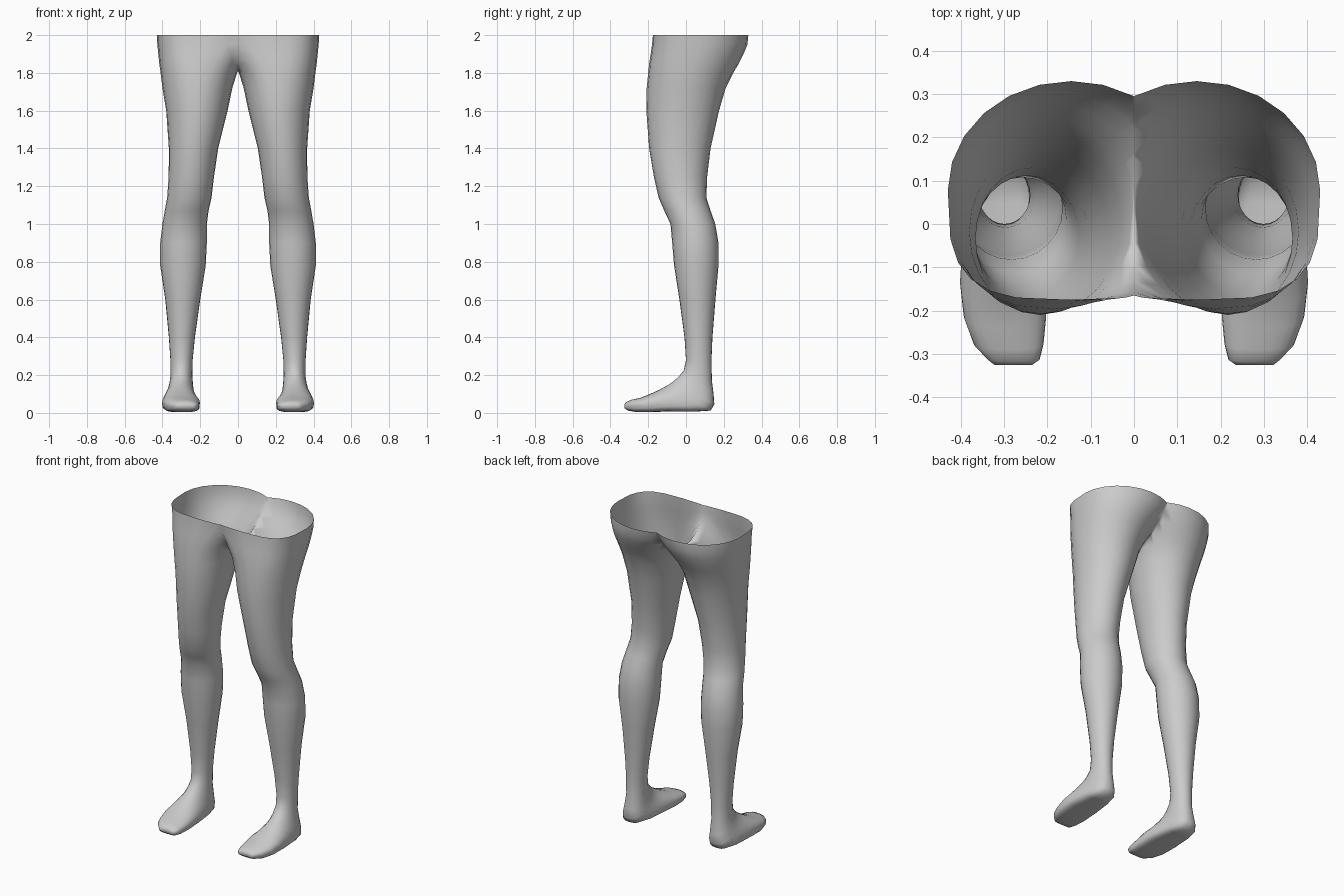
import bpy
import bmesh
from math import sin, cos, pi, copysign
from mathutils import Vector

SIDES = 24

cube = bpy.data.objects.get("Cube")
if cube:
    bpy.data.objects.remove(cube, do_unlink=True)

skin = bpy.data.materials.new("pale grey")
skin.use_nodes = True
grey = (0.6, 0.6, 0.6, 1)
skin.diffuse_color = grey
skin.node_tree.nodes["Principled BSDF"].inputs["Base Color"].default_value = grey

# Level sections of hip, thigh, knee and calf: height, front y, back y, inner x, outer x
leg_sections = [
    (2, -.175, .33, -.14, .43),
    (1.95, -.18, .325, -.1, .427),
    (1.9, -.187, .305, -.06, .422),
    (1.85, -.195, .28, -.025, .417),
    (1.8, -.2, .25, .005, .41),
    (1.72, -.208, .21, .03, .4),
    (1.6, -.21, .175, .055, .38),
    (1.4, -.195, .13, .105, .366),
    (1.25, -.17, .112, .127, .367),
    (1.14, -.145, .108, .14, .375),
    (1.07, -.115, .13, .156, .388),
    (1, -.082, .155, .165, .4),
    (.9, -.073, .172, .165, .412),
    (.78, -.063, .172, .171, .412),
    (.6, -.035, .156, .2, .385),
    (.4, -.008, .14, .228, .366),
    (.28, 0, .135, .24, .358),
]

# Tilting sections of ankle and foot: upper y, z, lower y, z, inner x, outer x
foot_sections = [
    (-.012, .225, .137, .17, .242, .357),
    (-.04, .19, .146, .1, .238, .365),
    (-.068, .166, .15, .045, .233, .375),
    (-.095, .148, .13, .012, .226, .386),
    (-.14, .123, .05, .007, .215, .396),
    (-.19, .1, -.08, .008, .202, .402),
    (-.24, .08, -.19, .004, .203, .393),
    (-.29, .069, -.265, .005, .209, .37),
    (-.318, .057, -.308, .012, .218, .338),
    (-.326, .045, -.325, .025, .235, .322),
]


def power(value, exponent):
    """Signed power that squares off a circle."""
    return copysign(abs(value) ** exponent, value)


def add_ring(bm, front, back, inner, outer, front_round, back_round):
    """Rounded section spanning a front and a back point."""
    middle, reach = (front + back) / 2, (front - back) / 2
    centre, half_width = (inner + outer) / 2, (outer - inner) / 2
    ring = []
    for i in range(SIDES):
        angle = 2 * pi * i / SIDES
        e = front_round if cos(angle) > 0 else back_round
        point = middle + reach * power(cos(angle), e)
        point.x = centre + half_width * power(sin(angle), e)
        ring.append(bm.verts.new(point))
    return ring


bm = bmesh.new()
rings = []

# Leg, with the belly side flattening toward the waist
for z, front, back, inner, outer in leg_sections:
    flat = max(0, (z - 1.7) / .3)
    rings.append(add_ring(bm, Vector((0, front, z)), Vector((0, back, z)),
                          inner, outer, 1 - .4 * flat, 1))

# Foot, with the sole flattening toward the toes
for n, (yt, zt, yb, zb, inner, outer) in enumerate(foot_sections):
    flat = min(1, n / 4)
    rings.append(add_ring(bm, Vector((0, yt, zt)), Vector((0, yb, zb)),
                          inner, outer, 1 - .15 * flat, 1 - .45 * flat))

# Skin between neighbouring sections, closed at the toes
for upper, lower in zip(rings, rings[1:]):
    for i in range(SIDES):
        j = (i + 1) % SIDES
        bm.faces.new((upper[i], upper[j], lower[j], lower[i]))
bm.faces.new(rings[-1])

# Trim at the middle so both halves join at the crotch
bmesh.ops.bisect_plane(bm, geom=bm.verts[:] + bm.edges[:] + bm.faces[:],
                       plane_co=(0, 0, 0), plane_no=(1, 0, 0), clear_inner=True)
bmesh.ops.recalc_face_normals(bm, faces=bm.faces[:])

mesh = bpy.data.meshes.new("legs_and_hips")
bm.to_mesh(mesh)
bm.free()
mesh.materials.append(skin)
legs = bpy.data.objects.new("legs_and_hips", mesh)
bpy.context.collection.objects.link(legs)

# Second leg
mirror = legs.modifiers.new("other_leg", 'MIRROR')
mirror.use_clip = True
mirror.merge_threshold = .002

bpy.context.view_layer.objects.active = legs
legs.select_set(True)
bpy.ops.object.shade_smooth()
